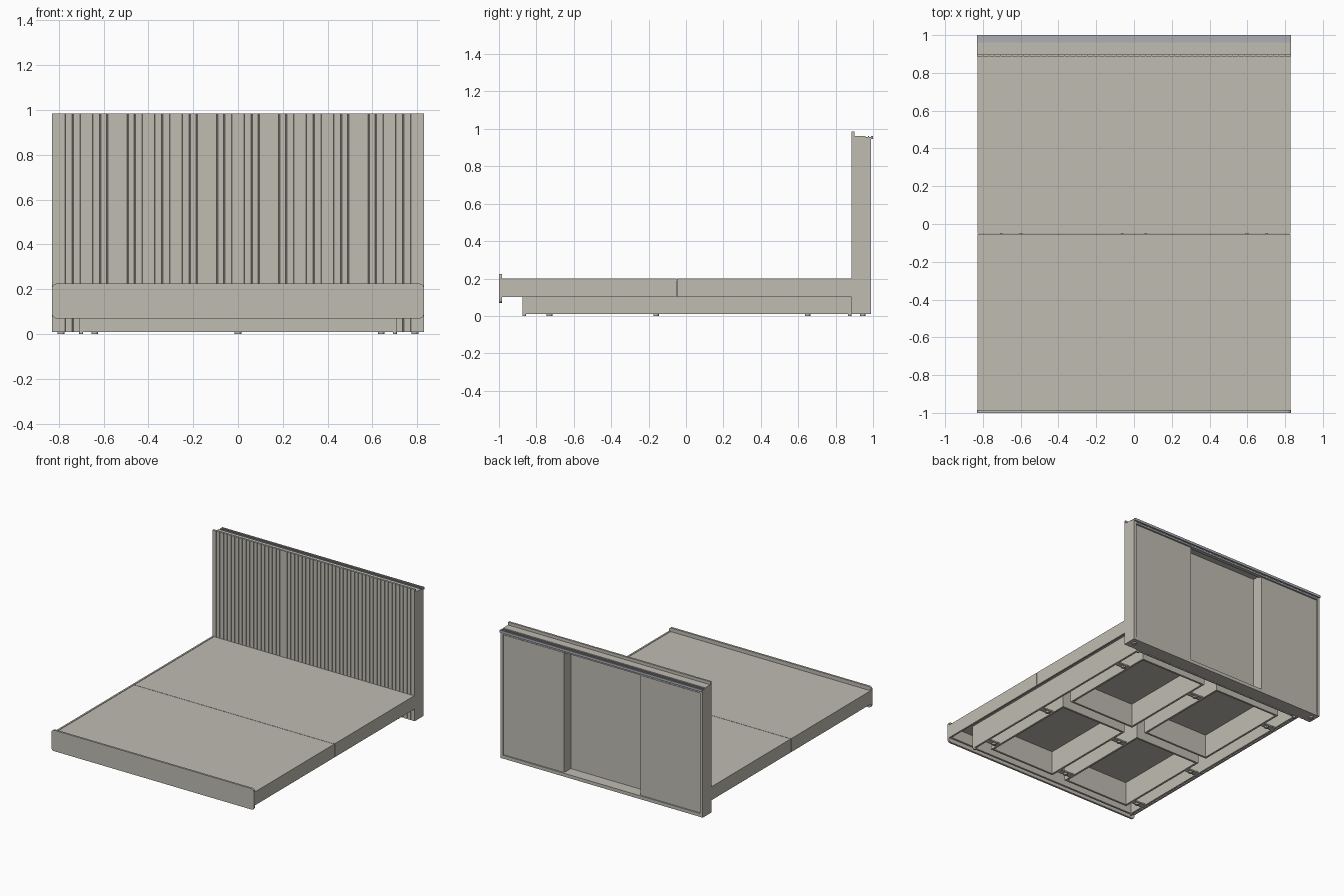
import bpy, bmesh, math

if "Cube" in bpy.data.objects:
    bpy.data.objects.remove(bpy.data.objects["Cube"])


def material(name, rgb):
    m = bpy.data.materials.new(name)
    m.diffuse_color = (*rgb, 1)
    m.use_nodes = True
    m.node_tree.nodes["Principled BSDF"].inputs["Base Color"].default_value = m.diffuse_color
    return m


BEIGE = material("warm beige", (0.53, 0.505, 0.45))
GREY = material("track grey", (0.42, 0.43, 0.47))


def finish(name, bm, mat):
    bmesh.ops.recalc_face_normals(bm, faces=bm.faces)
    me = bpy.data.meshes.new(name)
    bm.to_mesh(me)
    bm.free()
    me.materials.append(mat)
    ob = bpy.data.objects.new(name, me)
    bpy.context.collection.objects.link(ob)
    return ob


def box(name, x, y, z, mat=BEIGE):
    bm = bmesh.new()
    bmesh.ops.create_cube(bm, size=1)
    for v in bm.verts:
        v.co = [r[0] if c < 0 else r[1] for c, r in zip(v.co, (x, y, z))]
    return finish(name, bm, mat)


def pair(name, x, y, z, mat=BEIGE):
    box(name + "_right", x, y, z, mat)
    box(name + "_left", (-x[1], -x[0]), y, z, mat)


def extrude(name, pts, offset, mat=BEIGE):
    bm = bmesh.new()
    face = bm.faces.new([bm.verts.new(p) for p in pts])
    res = bmesh.ops.extrude_face_region(bm, geom=[face])
    bmesh.ops.translate(bm, vec=offset,
                        verts=[g for g in res["geom"] if isinstance(g, bmesh.types.BMVert)])
    # extrude_face_region keeps the start face when it is a lone face
    if not face.is_valid:
        bmesh.ops.holes_fill(bm, edges=bm.edges)
    return finish(name, bm, mat)


W = 0.83

# Platform in two halves: deck panel and side rails
for tag, y0, y1 in (("foot", -0.985, -0.052), ("head", -0.049, 0.886)):
    box(f"deck_{tag}", (-0.816, 0.816), (y0, y1), (0.183, 0.197))
    pair(f"side_rail_{tag}", (0.816, 0.829), (y0, y1), (0.10, 0.20))
box("foot_inner_rail", (-0.816, 0.816), (-0.985, -0.972), (0.10, 0.183))

# Footboard with rounded corners
r, pts = 0.018, []
for cx, cz, a0 in ((W - r, 0.225 - r, 0), (r - W, 0.225 - r, 90),
                   (r - W, 0.07 + r, 180), (W - r, 0.07 + r, 270)):
    for i in range(5):
        a = math.radians(a0 + i * 22.5)
        pts.append((cx + r * math.cos(a), -1, cz + r * math.sin(a)))
extrude("footboard", pts, (0, 0.015, 0))

# Plinth: outer frame, and four inner box frames separated by gaps
Z = (0.01, 0.183)
T = 0.015
pair("plinth_side", (0.71 - T, 0.71), (-0.875, 0.885), Z)
box("plinth_front", (-0.695, 0.695), (-0.875, -0.875 + T), Z)
box("plinth_back", (-0.695, 0.695), (0.885 - T, 0.885), Z)
for tag, y0, y1 in (("foot", -0.79, -0.05), ("head", 0.06, 0.80)):
    pair(f"inner_frame_outer_{tag}", (0.59, 0.59 + T), (y0, y1), Z)
    pair(f"inner_frame_centre_{tag}", (0.055, 0.055 + T), (y0, y1), Z)
    pair(f"inner_frame_near_{tag}", (0.055, 0.59 + T), (y0 - T, y0), Z)
    pair(f"inner_frame_far_{tag}", (0.055, 0.59 + T), (y1, y1 + T), Z)

# Fluted headboard front panel
N, y0, y1, depth = 54, 0.886, 0.901, 0.004
p = 2 * W / N
g = 0.003
pts = [(-W, y1, 0.01), (-W, y0, 0.01)]
for i in range(1, N):
    x = -W + i * p
    pts += [(x - g, y0, 0.01), (x - g * 0.6, y0 + depth, 0.01),
            (x + g * 0.6, y0 + depth, 0.01), (x + g, y0, 0.01)]
pts += [(W, y0, 0.01), (W, y1, 0.01)]
extrude("fluted_panel", pts, (0, 0, 0.975))

# Cabinet behind the headboard
pair("cabinet_side", (0.81, W), (0.901, 0.99), (0.01, 0.945))
box("cabinet_floor", (-0.81, 0.81), (0.901, 0.988), (0.01, 0.035))
box("cabinet_top", (-W, W), (0.901, 0.99), (0.942, 0.95))
pair("cabinet_divider", (0.315, 0.33), (0.901, 0.972), (0.035, 0.942))
pair("cabinet_door", (0.315, 0.81), (0.972, 0.982), (0.037, 0.925))

# Top tracks along the back edge
box("cabinet_ledge", (-W, W), (0.901, 0.96), (0.95, 0.963))
box("upper_track", (-W, W), (0.96, 0.99), (0.95, 0.957), GREY)
box("track_lip_back", (-W, W), (0.99, 1.0), (0.945, 0.963), GREY)
box("track_lip_middle", (-W, W), (0.973, 0.978), (0.957, 0.963), GREY)
box("lower_track", (-0.81, 0.81), (0.960, 0.988), (0.93, 0.942), GREY)

# Small round feet
spots = [(x, y) for x in (-0.64, 0, 0.64) for y in (-0.73, -0.16, 0.65)]
spots += [(sx * x, y) for sx in (-1, 1) for x, y in
          ((0.79, 0.945), (0.70, -0.865), (0.70, 0.875))]
for i, (x, y) in enumerate(spots):
    bm = bmesh.new()
    rad = 0.015 if abs(x) != 0.70 else 0.009
    h = 0.012
    bmesh.ops.create_cone(bm, cap_ends=True, segments=16, radius1=rad,
                          radius2=rad, depth=h)
    bmesh.ops.translate(bm, verts=bm.verts, vec=(x, y, h / 2))
    finish(f"foot_pad_{i + 1}", bm, BEIGE)
# Mounting strips that carry the pads under the gaps
pair("pad_strip", (0.605, 0.695), (-0.75, -0.71), (0.01, 0.02))
for i, y in enumerate((-0.16, 0.65)):
    pair(f"pad_bridge_{i + 1}", (0.605, 0.695), (y - 0.02, y + 0.02), (0.01, 0.02))
for i, y in enumerate((-0.73, -0.16, 0.65)):
    box(f"centre_bridge_{i + 1}", (-0.055, 0.055), (y - 0.02, y + 0.02), (0.01, 0.02))
